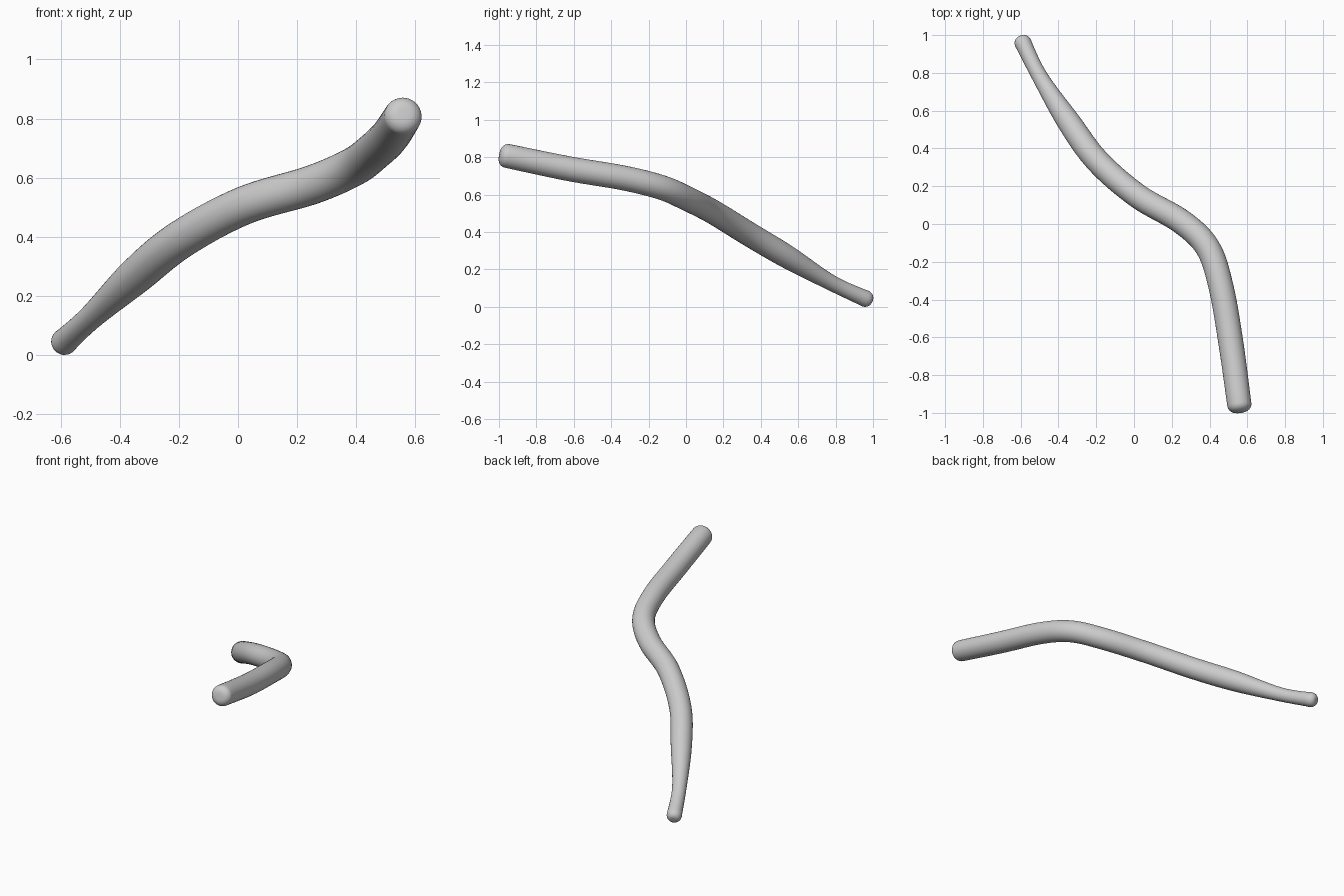
import bpy, bmesh, math
from mathutils import Vector

if "Cube" in bpy.data.objects:
    bpy.data.objects.remove(bpy.data.objects["Cube"])

# Centre line of the branch: x, y, z, radius
PATH = [
    (-0.603, 0.990, 0.042, 0.045),
    (-0.500, 0.783, 0.137, 0.042),
    (-0.345, 0.540, 0.280, 0.062),
    (-0.193, 0.333, 0.403, 0.065),
    (0.020, 0.148, 0.517, 0.065),
    (0.250, 0.013, 0.587, 0.066),
    (0.390, -0.125, 0.648, 0.066),
    (0.460, -0.330, 0.700, 0.066),
    (0.513, -0.630, 0.751, 0.066),
    (0.563, -0.996, 0.827, 0.064),
]
SIDES, STEPS, CAP = 32, 8, 0.04


def catmull(p0, p1, p2, p3, t):
    return 0.5 * (2 * p1 + (p2 - p0) * t + (2 * p0 - 5 * p1 + 4 * p2 - p3) * t * t
                  + (3 * p1 - p0 - 3 * p2 + p3) * t ** 3)


# Smooth samples along the centre line
pts = [Vector(p) for p in PATH]
pts = [2 * pts[0] - pts[1]] + pts + [2 * pts[-1] - pts[-2]]
samples = []
for i in range(1, len(pts) - 2):
    for s in range(STEPS):
        samples.append(catmull(*pts[i - 1:i + 3], s / STEPS))
samples.append(pts[-2])


# Rounded tips: rings that shrink towards each end
def tip(end, inner):
    d = (inner - end).to_3d().normalized()
    rings = []
    for k in range(7):
        a = math.pi / 2 * k / 6
        c = end.to_3d() + d * CAP * (1 - math.sin(a))
        r = end.w * (0.3 + 0.7 * math.cos(a))
        rings.append(Vector((*c, r)))
    return rings


e0, e1 = samples[0], samples[-1]
body = [s for s in samples if min((s - e0).to_3d().length, (s - e1).to_3d().length) > CAP * 1.2]
rings = tip(e0, body[0])[::-1] + body + tip(e1, body[-1])

# Sweep a circle along the samples
bm = bmesh.new()
side = Vector((0, 0, 1))
loops = []
n = len(rings)
for i, s in enumerate(rings):
    t = (rings[min(i + 1, n - 1)] - rings[max(i - 1, 0)]).to_3d().normalized()
    side = (side - t * side.dot(t)).normalized()
    other = t.cross(side)
    loops.append([bm.verts.new(s.to_3d() + s.w * (math.cos(a) * side + math.sin(a) * other))
                  for a in (2 * math.pi * k / SIDES for k in range(SIDES))])
for a, b in zip(loops, loops[1:]):
    for k in range(SIDES):
        j = (k + 1) % SIDES
        bm.faces.new((a[k], a[j], b[j], b[k]))
bm.faces.new(loops[0][::-1])
bm.faces.new(loops[-1])
bmesh.ops.recalc_face_normals(bm, faces=bm.faces)
for f in bm.faces:
    f.smooth = True

# Rest on the ground
low = min(v.co.z for v in bm.verts)
bmesh.ops.translate(bm, verts=bm.verts, vec=(0, 0, -low))

mesh = bpy.data.meshes.new("branch")
bm.to_mesh(mesh)
bm.free()
bpy.context.collection.objects.link(bpy.data.objects.new("branch", mesh))
